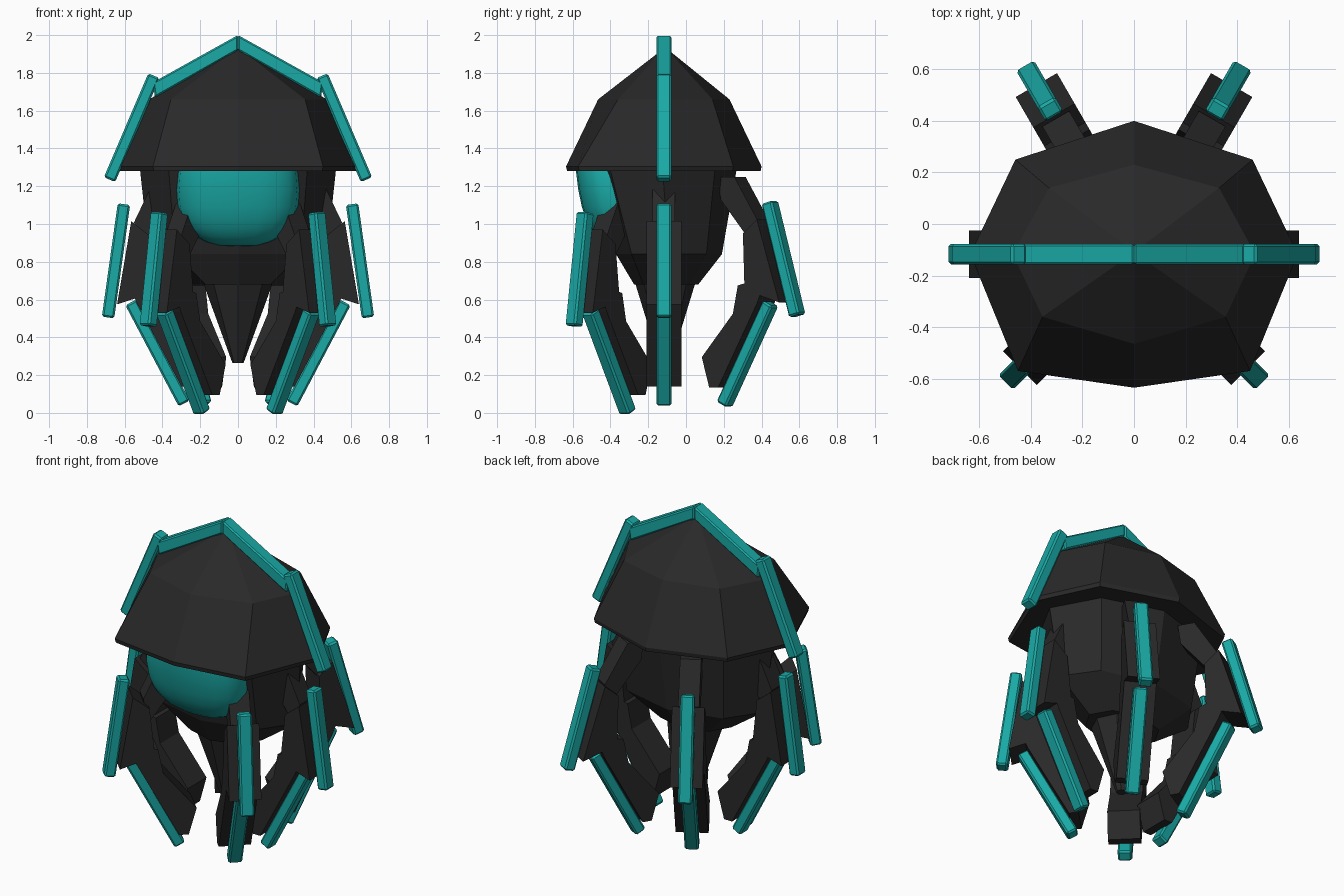
import bpy, bmesh
from math import sin, cos, radians, pi
from mathutils import Vector

if "Cube" in bpy.data.objects:
    bpy.data.objects.remove(bpy.data.objects["Cube"])

CY = -0.117  # y of the central axis


def material(name, rgb):
    m = bpy.data.materials.new(name)
    m.diffuse_color = (*rgb, 1)
    m.use_nodes = True
    m.node_tree.nodes["Principled BSDF"].inputs["Base Color"].default_value = m.diffuse_color
    return m


DARK = material("dark_shell", (0.022, 0.022, 0.023))
TEAL = material("teal_trim", (0.01, 0.40, 0.38))


def finish(name, bm, mat):
    bmesh.ops.recalc_face_normals(bm, faces=bm.faces)
    me = bpy.data.meshes.new(name)
    bm.to_mesh(me)
    bm.free()
    me.materials.append(mat)
    ob = bpy.data.objects.new(name, me)
    bpy.context.collection.objects.link(ob)
    return ob


def prism(name, profile, width, angle, mat, bevel=0.0):
    """Extrude an (r, z) profile across the radial plane at the given angle."""
    bm = bmesh.new()
    out = Vector((cos(angle), sin(angle), 0))
    side = Vector((-sin(angle), cos(angle), 0))
    rings = [[bm.verts.new(Vector((0, CY, z)) + out * r + side * s * width / 2)
              for r, z in profile] for s in (-1, 1)]
    bm.faces.new(rings[0])
    bm.faces.new(rings[1][::-1])
    n = len(profile)
    for i in range(n):
        j = (i + 1) % n
        bm.faces.new((rings[0][i], rings[0][j], rings[1][j], rings[1][i]))
    if bevel:
        bmesh.ops.bevel(bm, geom=bm.edges[:], offset=bevel, segments=1, affect='EDGES')
    return finish(name, bm, mat)


def bar(name, p0, p1, angle, thick=0.062, width=0.08):
    """Teal strip running between two (r, z) points."""
    a, b = Vector(p0), Vector(p1)
    d = (b - a).normalized()
    n = Vector((-d.y, d.x)) * thick / 2
    return prism(name, [a + n, b + n, b - n, a - n], width, angle, TEAL, 0.01)


def loft(name, rings, mat):
    """Skin rings of equal point count; a one-point ring closes to a tip."""
    bm = bmesh.new()
    vs = [[bm.verts.new(p) for p in ring] for ring in rings]
    for a, b in zip(vs, vs[1:]):
        for i in range(len(a)):
            j = (i + 1) % len(a)
            bm.faces.new((a[i], a[j], b[0]) if len(b) == 1 else (a[i], a[j], b[j], b[i]))
    for end in (vs[0], vs[-1]):
        if len(end) > 2:
            bm.faces.new(end)
    return finish(name, bm, mat)


def mirrored(half, z, s=1.0):
    """Full ring from half-outline points running back to front on +x."""
    pts = half + [(-x, y) for x, y in half[-2:0:-1]]
    return [(x * s, CY + (y - CY) * s, z) for x, y in pts]


def octagon(rx, ry, cy, z, n=8):
    return [(rx * sin(2 * pi * i / n), cy + ry * cos(2 * pi * i / n), z) for i in range(n)]


# Faceted hood
rim = [(0, 0.40), (0.46, 0.25), (0.635, -0.117), (0.45, -0.57), (0, -0.635)]
brow = [(0, 0.23), (0.33, 0.14), (0.47, -0.117), (0.355, -0.36), (0, -0.465)]
loft("hood", [mirrored(rim, 1.28, 0.99), mirrored(rim, 1.305), mirrored(brow, 1.66),
              [(0, -0.11, 1.935)]], DARK)

# Tapering body and the spike beneath it
loft("body", [octagon(0.52, 0.395, -0.125, 1.3), octagon(0.47, 0.28, -0.09, 0.84),
              octagon(0.24, 0.17, -0.105, 0.68)], DARK)
loft("lower_spike", [octagon(0.185, 0.16, -0.11, 0.69), octagon(0.03, 0.03, -0.11, 0.265)], DARK)

# Front eye: a squarish lens leaning back with the body
bm = bmesh.new()
bmesh.ops.create_uvsphere(bm, u_segments=20, v_segments=14, radius=1)
for v in bm.verts:
    x, y, z = (abs(c) ** 0.8 * (1 if c > 0 else -1) for c in v.co)
    v.co = Vector((x * 0.325, y * 0.185 - 0.385 - z * 0.05, z * 0.30 + 1.18))
eye = finish("eye", bm, TEAL)
eye.data.shade_smooth()

# Trim over the hood
for tag, ang in (("right", 0), ("left", pi)):
    prism(f"hood_ridge_{tag}", [(0, 2.0), (0.45, 1.75), (0.44, 1.67), (0, 1.92)],
          0.08, ang, TEAL, 0.008)
    bar(f"hood_side_trim_{tag}", (0.445, 1.785), (0.68, 1.235), ang, 0.065)

# Six folded legs: angle, radial shift, height shift, slant of upper part, hip inset
HIP = [(0.34, 1.24), (0.44, 1.24), (0.55, 1.01), (0.52, 0.86), (0.47, 0.93), (0.34, 1.12)]
UPPER = [(0.565, 1.015), (0.64, 0.575), (0.50, 0.62), (0.44, 0.66), (0.47, 0.94)]
LOWER = [(0.56, 0.64), (0.535, 0.58), (0.30, 0.14), (0.245, 0.14), (0.20, 0.30),
         (0.39, 0.53), (0.42, 0.68), (0.50, 0.70)]
LEGS = {"side": (0, 0.0, 0.0, 0.0, 0.0), "front": (-45, -0.015, -0.045, 0.0, 0.05),
        "back": (60, 0.03, 0.01, 0.14, 0.0)}
for kind, (deg, dr, dz, slant, inset) in LEGS.items():
    def up(p):
        return (p[0] + dr + slant * (1.2 - p[1]), p[1] + dz)

    def low(p):
        return (p[0] + dr + (0.055 if slant else 0), p[1] + dz - (0.015 if slant else 0))

    for tag, ang in (("right", radians(deg)), ("left", pi - radians(deg))):
        name = f"{kind}_leg_{{}}_{tag}"
        prism(name.format("hip"), [up((r - inset, z - inset / 2)) for r, z in HIP], 0.12, ang, DARK)
        prism(name.format("upper"), [up(p) for p in UPPER], 0.185, ang, DARK)
        prism(name.format("lower"), [low(p) for p in LOWER], 0.185, ang, DARK)
        bar(name.format("upper_trim"), up((0.604, 1.105)), up((0.688, 0.505)), ang, 0.066)
        bar(name.format("lower_trim"), low((0.567, 0.585)), low((0.285, 0.05)), ang, 0.066)
